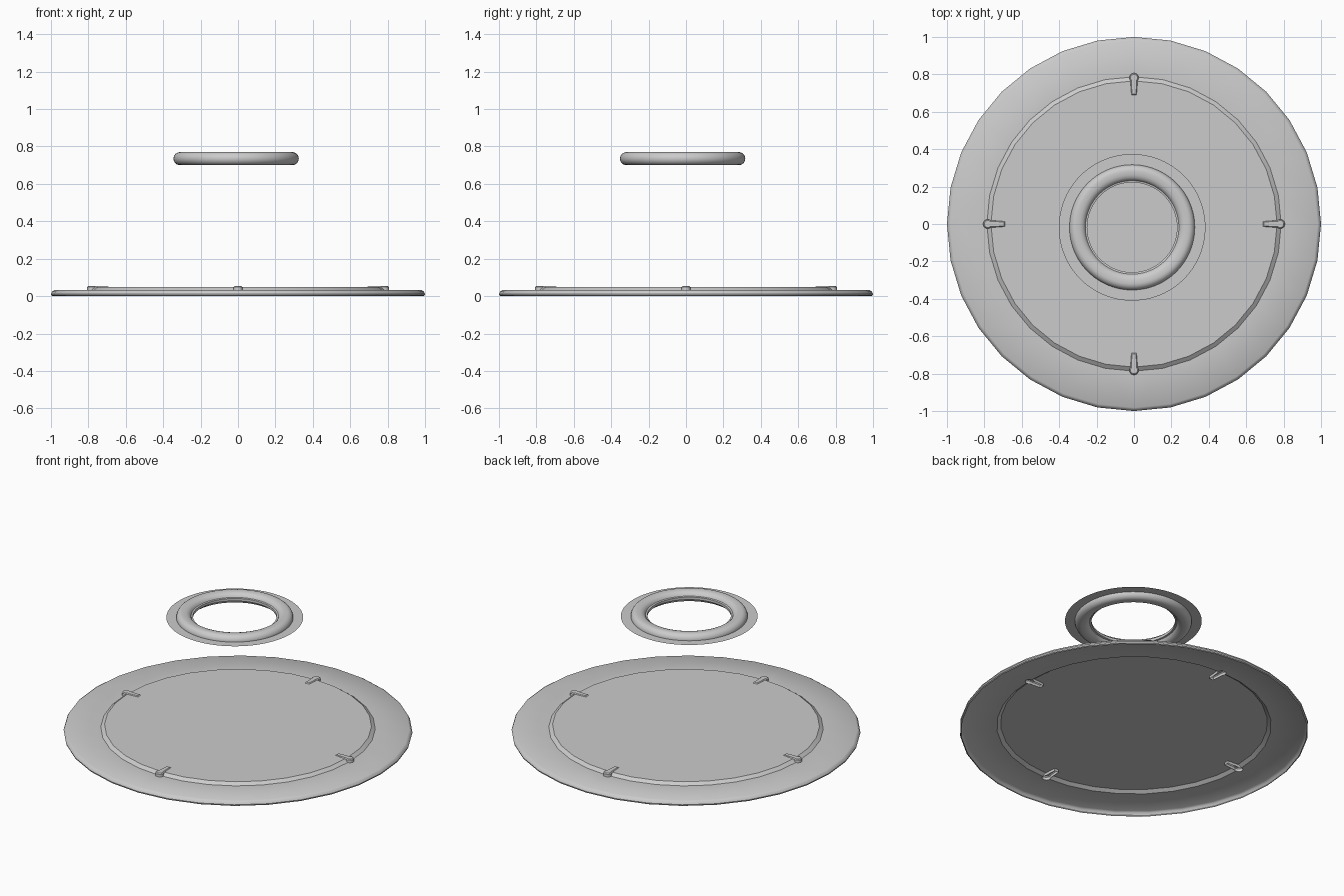
import bpy, bmesh, math
from mathutils import Matrix, Vector

cube = bpy.data.objects.get("Cube")
if cube:
    bpy.data.objects.remove(cube, do_unlink=True)

grey = bpy.data.materials.new("plain grey")
grey.use_nodes = True
grey.diffuse_color = (0.6, 0.6, 0.6, 1)
grey.node_tree.nodes["Principled BSDF"].inputs["Base Color"].default_value = (0.6, 0.6, 0.6, 1)


def make_object(name, bm, angle=35):
    mesh = bpy.data.meshes.new(name)
    bm.to_mesh(mesh)
    bm.free()
    mesh.materials.append(grey)
    obj = bpy.data.objects.new(name, mesh)
    bpy.context.collection.objects.link(obj)
    bpy.ops.object.select_all(action="DESELECT")
    bpy.context.view_layer.objects.active = obj
    obj.select_set(True)
    bpy.ops.object.shade_smooth_by_angle(angle=math.radians(angle))
    return obj


def lathe(name, profile, sides, centre=(0, 0, 0), closed=False, cap=False):
    """Spin (radius, height) points, listed from the outside in, about z."""
    bm = bmesh.new()
    rings = []
    for r, z in profile:
        rings.append([bm.verts.new((r * math.cos(a) + centre[0], r * math.sin(a) + centre[1], z + centre[2]))
                      for a in (math.tau * i / sides for i in range(sides))])
    pairs = list(zip(rings, rings[1:]))
    if closed:
        pairs.append((rings[-1], rings[0]))
    for low, high in pairs:
        for i in range(sides):
            j = (i + 1) % sides
            bm.faces.new((low[i], low[j], high[j], high[i]))
    if cap:
        bm.faces.new(rings[-1])
    return make_object(name, bm)


def clip_outline(scale=1.0):
    """Keyhole shape: round head outside, tapering tongue pointing inward."""
    head, radius = 0.782, 0.025 * scale
    points = [Vector((head + radius * math.cos(a), radius * math.sin(a)))
              for a in (math.radians(-130 + 260 * i / 12) for i in range(13))]
    tip = 0.69 + 0.025 * (1 - scale)
    points += [Vector((0.762, 0.019 * scale)), Vector((tip, 0.014 * scale)),
               Vector((tip, -0.014 * scale)), Vector((0.762, -0.019 * scale))]
    return points


def clip_mesh(levels, turn, cap_bottom=False):
    """Stack outlines given as (height, scale) and cap the top."""
    bm = bmesh.new()
    rings = [[bm.verts.new((p.x, p.y, z)) for p in clip_outline(s)] for z, s in levels]
    for low, high in zip(rings, rings[1:]):
        for i in range(len(low)):
            j = (i + 1) % len(low)
            bm.faces.new((low[i], low[j], high[j], high[i]))
    bm.faces.new(rings[-1])
    if cap_bottom:
        bm.faces.new(rings[0][::-1])
    bm.transform(Matrix.Rotation(turn, 4, "Z"))
    return bm


# Shallow dish, open underneath, with a raised middle
base = lathe("base_plate", [(0.99, 0), (0.998, 0.004), (1, 0.012), (0.993, 0.025), (0.982, 0.032),
                            (0.787, 0.032), (0.765, 0.048)], 32, cap=True)

# Four hollow clips across the step, with openings cut beneath them
names = ["left_clip", "back_clip", "right_clip", "front_clip"]
for k, name in enumerate(names):
    turn = k * math.pi / 2
    cutter = make_object(name + "_cutter", clip_mesh([(0.02, 0.99), (0.07, 0.99)], turn, True))
    cutter.hide_render = True
    cutter.hide_set(True)
    cut = base.modifiers.new(name + "_opening", "BOOLEAN")
    cut.operation = "DIFFERENCE"
    cut.solver = "EXACT"
    cut.object = cutter
    make_object(name, clip_mesh([(0.031, 1), (0.048, 0.97), (0.053, 0.75)], turn))

# Apply the openings, then remove the cutters
bpy.context.view_layer.update()
cut_mesh = bpy.data.meshes.new_from_object(base.evaluated_get(bpy.context.evaluated_depsgraph_get()))
base.modifiers.clear()
bm = bmesh.new()
bm.from_mesh(cut_mesh)
# Keep only the sheet itself: drop any walls or floors left by the cutters
stray = [f for f in bm.faces if abs(f.normal.z) < 0.05 and f.calc_center_median().xy.length < 0.9
         or f.calc_center_median().z < 0.022 and f.calc_center_median().xy.length < 0.9]
bmesh.ops.delete(bm, geom=stray, context="FACES")
bm.to_mesh(base.data)
bm.free()
for name in names:
    bpy.data.objects.remove(bpy.data.objects[name + "_cutter"], do_unlink=True)

# Floating ring: round outside, stepped lip inside
middle = (-0.01, -0.018, 0.735)
arc = [(0.3 + 0.035 * math.cos(a), 0.035 * math.sin(a))
       for a in (math.radians(-90 + 15 * i) for i in range(13))]
inner = [(0.28, 0.034), (0.265, 0.029), (0.255, 0.02), (0.25, 0.01), (0.24, 0.008)]
lip = inner + [(r, -z) for r, z in reversed(inner)]
lathe("ring", arc + lip, 96, middle, closed=True)

# Paper-thin flange around the ring
lathe("ring_flange", [(0.392, 0), (0.333, 0)], 96, middle)
